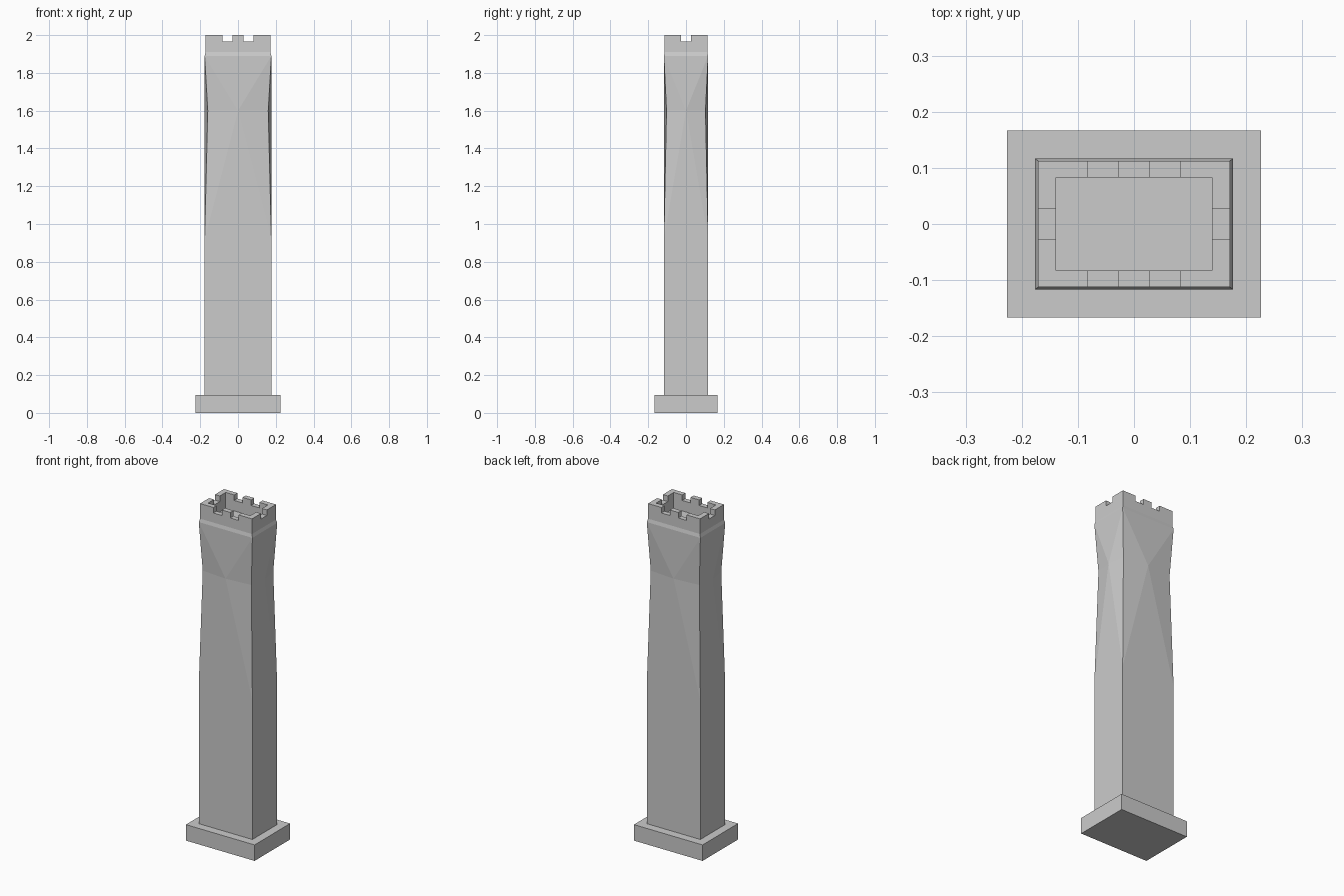
import bpy, bmesh

if "Cube" in bpy.data.objects:
    bpy.data.objects.remove(bpy.data.objects["Cube"])


def make_object(name, bm):
    bmesh.ops.recalc_face_normals(bm, faces=bm.faces)
    mesh = bpy.data.meshes.new(name)
    bm.to_mesh(mesh)
    bm.free()
    obj = bpy.data.objects.new(name, mesh)
    bpy.context.collection.objects.link(obj)
    return obj


def box(name, x0, x1, y0, y1, z0, z1):
    bm = bmesh.new()
    for v in bmesh.ops.create_cube(bm, size=1)["verts"]:
        v.co.x = x1 if v.co.x > 0 else x0
        v.co.y = y1 if v.co.y > 0 else y0
        v.co.z = z1 if v.co.z > 0 else z0
    return make_object(name, bm)


def carve(target, cutter):
    mod = target.modifiers.new("carve", "BOOLEAN")
    mod.operation = "DIFFERENCE"
    mod.solver = "EXACT"
    mod.object = cutter
    bpy.context.view_layer.objects.active = target
    bpy.ops.object.modifier_apply(modifier=mod.name)
    bpy.data.objects.remove(cutter, do_unlink=True)


# Plinth
box("plinth", -0.226, 0.226, -0.167, 0.167, 0, 0.095)

# Tower: rectangular rings, with corners pinched in at the waist
W, D = 0.1765, 0.117
levels = [(W, D, 0.095), (W, D, 0.92), (0.16, 0.103, 1.6),
          (W, D, 1.89), (0.171, 0.1125, 1.91), (0.171, 0.1125, 2.0)]
bm = bmesh.new()
rings = [[bm.verts.new((sx * x, sy * y, z))
          for sx, sy in ((-1, -1), (1, -1), (1, 1), (-1, 1))]
         for x, y, z in levels]
# Face centres keep the full width at the waist height
mids = [bm.verts.new(p) for p in
        ((0, -D, 1.6), (W, 0, 1.6), (0, D, 1.6), (-W, 0, 1.6))]
for i in range(4):
    j = (i + 1) % 4
    for k in (0, 3, 4):
        a, b = rings[k], rings[k + 1]
        bm.faces.new((a[i], a[j], b[j], b[i]))
    low, waist, top = rings[1:4]
    fan = [low[i], low[j], waist[j], top[j], top[i], waist[i]]
    for n in range(6):
        bm.faces.new((fan[n], fan[(n + 1) % 6], mids[i]))
bm.faces.new(rings[0][::-1])
bm.faces.new(rings[-1])
tower = make_object("tower", bm)

# Sunken roof deck and battlement gaps
carve(tower, box("roof_recess", -0.139, 0.139, -0.083, 0.083, 1.905, 2.1))
for s in (-1, 1):
    x = s * 0.0555
    carve(tower, box("gap_front_back", x - 0.0275, x + 0.0275,
                     -0.3, 0.3, 1.967, 2.1))
carve(tower, box("gap_sides", -0.4, 0.4, -0.0275, 0.0275, 1.967, 2.1))
